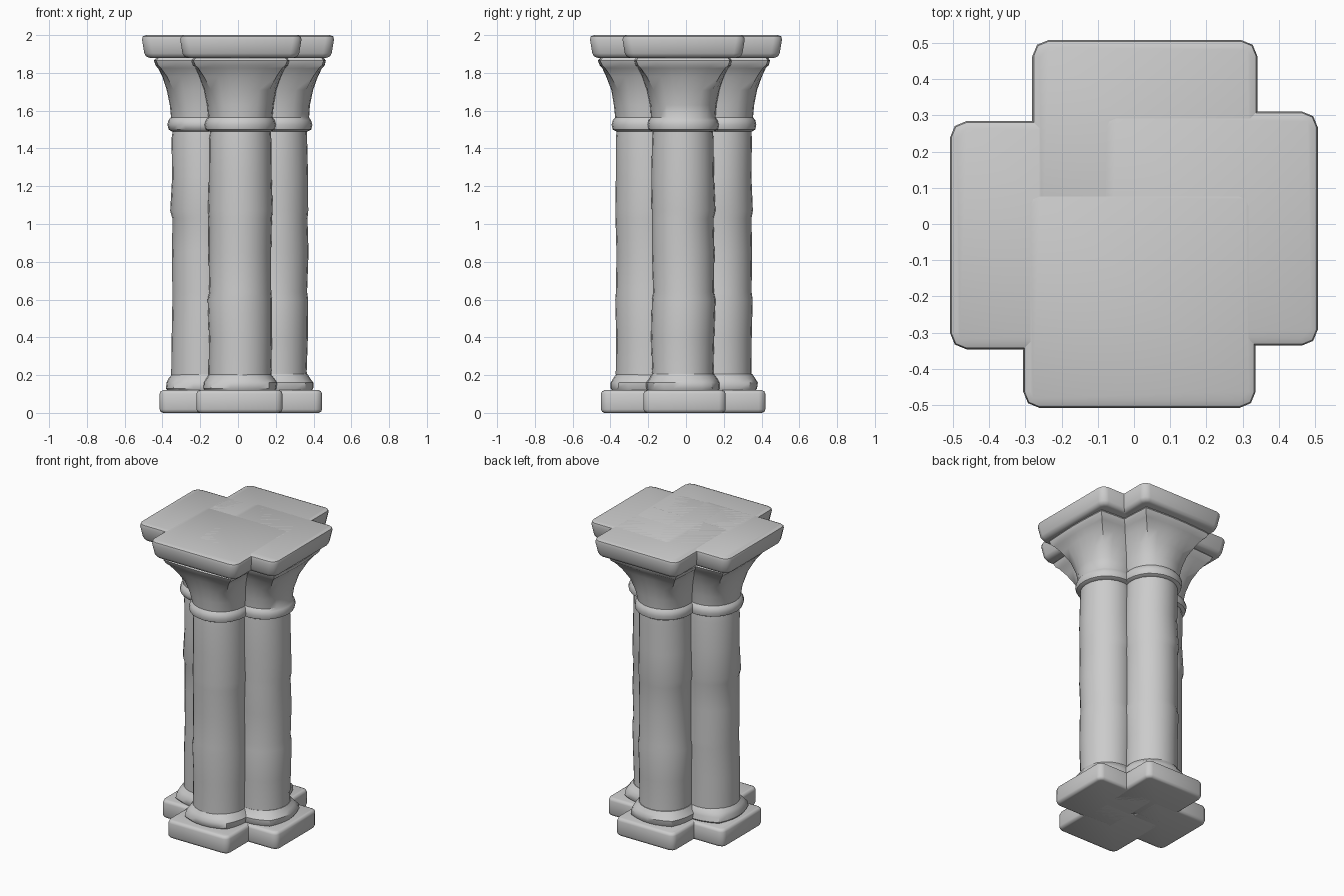
import bpy, bmesh, random
from math import sin, cos, pi, radians

random.seed(4)
cube = bpy.data.objects.get("Cube")
if cube:
    bpy.data.objects.remove(cube)

# One stone colour for everything
stone = bpy.data.materials.new("grey_stone")
stone.use_nodes = True
colour = (0.6, 0.6, 0.6, 1)
stone.diffuse_color = colour
shader = stone.node_tree.nodes["Principled BSDF"]
shader.inputs["Base Color"].default_value = colour
shader.inputs["Roughness"].default_value = 0.8


def finish(name, bm, angle):
    bmesh.ops.recalc_face_normals(bm, faces=bm.faces)
    mesh = bpy.data.meshes.new(name)
    bm.to_mesh(mesh)
    bm.free()
    mesh.materials.append(stone)
    obj = bpy.data.objects.new(name, mesh)
    bpy.context.collection.objects.link(obj)
    bpy.ops.object.select_all(action="DESELECT")
    obj.select_set(True)
    bpy.context.view_layer.objects.active = obj
    bpy.ops.object.shade_smooth_by_angle(angle=radians(angle))
    return obj


def loft(name, centre, sections, wobble=0.0, sides=24):
    """Stack rings of (height, radius, squareness) around a centre."""
    bm = bmesh.new()
    rings = []
    for z, r, square in sections:
        r += random.uniform(-wobble, wobble)
        dx, dy = (random.uniform(-wobble, wobble) for _ in "xy")
        ring = []
        for i in range(sides):
            c, s = cos(2 * pi * i / sides), sin(2 * pi * i / sides)
            k = r * (1 + square * (1 / max(abs(c), abs(s)) - 1))
            ring.append(bm.verts.new((centre[0] + dx + k * c, centre[1] + dy + k * s, z)))
        rings.append(ring)
    for low, high in zip(rings, rings[1:]):
        for i in range(sides):
            j = (i + 1) % sides
            bm.faces.new((low[i], low[j], high[j], high[i]))
    bm.faces.new(rings[0])
    bm.faces.new(rings[-1])
    return finish(name, bm, 40)


def slab(name, x0, x1, y0, y1, z0, z1, taper, bevel):
    """Worn block, narrower at the bottom by the taper, with rounded edges."""
    bm = bmesh.new()
    bmesh.ops.create_cube(bm, size=1)
    for v in bm.verts:
        t = taper if v.co.z < 0 else 0
        v.co.x = x1 - t if v.co.x > 0 else x0 + t
        v.co.y = y1 - t if v.co.y > 0 else y0 + t
        v.co.z = z1 if v.co.z > 0 else z0
    upright = [e for e in bm.edges if abs(e.verts[0].co.z - e.verts[1].co.z) > 0.01]
    bmesh.ops.bevel(bm, geom=upright, offset=bevel * 1.4, segments=2, affect="EDGES", profile=0.5)
    rims = [e for e in bm.edges if abs(e.verts[0].co.z - e.verts[1].co.z) < 0.001]
    bmesh.ops.bevel(bm, geom=rims, offset=bevel * 0.75, segments=2, affect="EDGES", profile=0.5)
    return finish(name, bm, 50)


# Profiles: height, radius, squareness
BASE = [(0.11, 0.18, 0.3), (0.13, 0.195, 0.3), (0.16, 0.193, 0.25), (0.18, 0.182, 0.15),
        (0.205, 0.165, 0)]
SHAFT = [(0.12, 0.166, 0), (0.22, 0.164, 0), (0.4, 0.166, 0), (0.6, 0.168, 0), (0.64, 0.163, 0),
         (0.85, 0.166, 0), (1.03, 0.165, 0), (1.07, 0.169, 0), (1.25, 0.164, 0),
         (1.45, 0.164, 0), (1.52, 0.158, 0)]
CAPITAL = [(1.49, 0.165, 0), (1.5, 0.182, 0.05), (1.525, 0.188, 0.05), (1.55, 0.182, 0.05),
           (1.565, 0.17, 0.05), (1.63, 0.176, 0.15), (1.71, 0.192, 0.35), (1.78, 0.217, 0.6),
           (1.825, 0.238, 0.78), (1.84, 0.252, 0.82), (1.865, 0.26, 0.85), (1.88, 0.248, 0.85),
           (1.9, 0.235, 0.85)]

# Shaft centre, plinth limits and top slab limits for each side
SIDES = {
    "front": ((0.012, -0.205), (-0.22, 0.235, -0.45, 0.0), (-0.31, 0.34, -0.512, 0.1)),
    "left": ((0.205, -0.015), (0.0, 0.445, -0.225, 0.21), (-0.1, 0.512, -0.34, 0.315)),
    "back": ((0.02, 0.185), (-0.2, 0.235, 0.0, 0.42), (-0.285, 0.345, -0.1, 0.512)),
    "right": ((-0.185, -0.02), (-0.415, 0.0, -0.23, 0.2), (-0.512, 0.1, -0.35, 0.288)),
}
for side, (centre, plinth, top) in SIDES.items():
    slab(side + "_plinth", *plinth, 0.0, 0.12, 0.0, 0.025)
    loft(side + "_base_moulding", centre, BASE, 0.002)
    loft(side + "_shaft", centre, SHAFT, 0.003)
    loft(side + "_capital", centre, CAPITAL, 0.001)
    slab(side + "_top_slab", *top, 1.88, 2.0, 0.02, 0.032)

# Filled middle so nothing is hollow between the four shafts
loft("core", (0.01, -0.01), [(0.005, 0.1, 1), (1.6, 0.1, 1), (1.99, 0.2, 1)])
